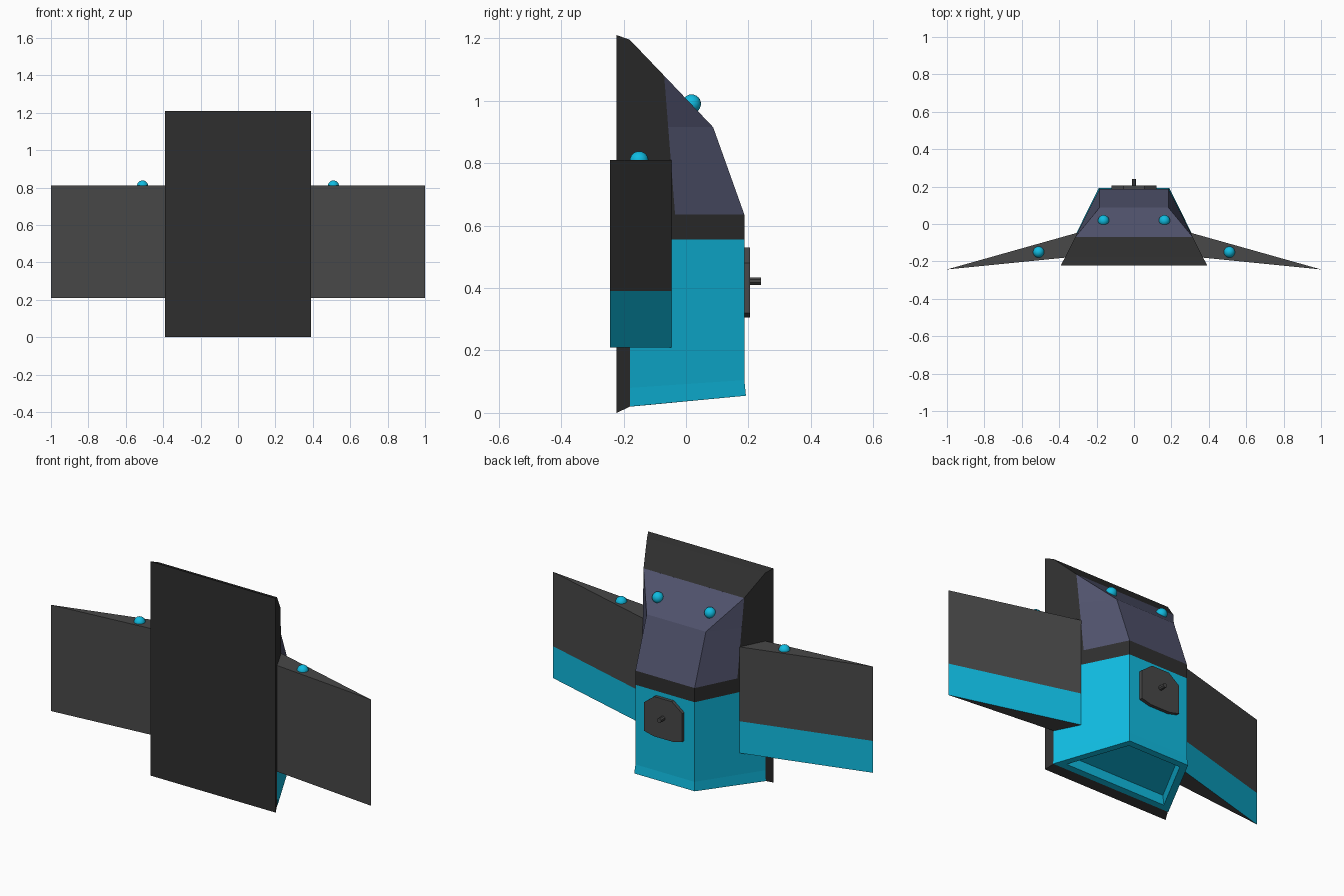
import bpy, bmesh, math

if "Cube" in bpy.data.objects:
    bpy.data.objects.remove(bpy.data.objects["Cube"])


def material(name, rgb):
    m = bpy.data.materials.new(name)
    m.diffuse_color = (*rgb, 1)
    m.use_nodes = True
    m.node_tree.nodes["Principled BSDF"].inputs["Base Color"].default_value = m.diffuse_color
    return m


BLACK = material("black", (0.028, 0.028, 0.028))
GREY = material("dark_grey", (0.065, 0.065, 0.065))
SLATE = material("slate", (0.08, 0.085, 0.15))
BLUE = material("blue", (0.005, 0.5, 0.75))


def loft(name, rings, *mats, cap_end=True):
    """Skin a stack of equal-length closed rings and cap the ends."""
    bm = bmesh.new()
    rows = [[bm.verts.new(p) for p in r] for r in rings]
    n = len(rows[0])
    for a, b in zip(rows, rows[1:]):
        for i in range(n):
            j = (i + 1) % n
            bm.faces.new((a[i], a[j], b[j], b[i]))
    bm.faces.new(rows[0])
    bm.faces.new(rows[-1])
    bmesh.ops.recalc_face_normals(bm, faces=bm.faces)
    me = bpy.data.meshes.new(name)
    bm.to_mesh(me)
    bm.free()
    for m in mats:
        me.materials.append(m)
    ob = bpy.data.objects.new(name, me)
    bpy.context.collection.objects.link(ob)
    return ob


def half_width(y):
    """Hull half width at depth y (straight taper towards the back)."""
    return 0.185 + 0.504 * (0.187 - y)


def upright(y_low, z_low, y_high, z_high):
    """Ring facing along y."""
    a, b = half_width(y_low), half_width(y_high)
    return [(-a, y_low, z_low), (a, y_low, z_low),
            (b, y_high, z_high), (-b, y_high, z_high)]


def level(wf, yf, zf, wb, yb, zb):
    """Trapezoid ring facing along z: front edge then back edge."""
    return [(-wf, yf, zf), (wf, yf, zf), (wb, yb, zb), (-wb, yb, zb)]


WF, YF, WB, YB = half_width(-0.18), -0.18, 0.185, 0.187

# Front plate and the hull part behind its upper half
loft("front_plate", [upright(-0.222, 0.0, -0.222, 1.21),
                     upright(YF, 0.02, YF, 1.195)], BLACK)
loft("upper_hull", [upright(YF, 0.635, YF, 1.195),
                    upright(-0.035, 0.635, -0.07, 1.08)], BLACK)

# Waist band
loft("waist_band", [level(WF, YF, 0.555, WB, YB, 0.555),
                    level(WF, YF, 0.635, WB, YB, 0.635)], BLACK)

# Lower hull with flared hem and recessed underside
loft("lower_hull", [level(WF, YF, 0.555, WB, YB, 0.555),
                    level(WF, YF, 0.08, WB, YB, 0.105),
                    level(WF + 0.003, YF, 0.02, 0.189, 0.192, 0.055),
                    level(0.315, -0.145, 0.023, 0.165, 0.157, 0.052),
                    level(0.305, -0.140, 0.073, 0.160, 0.150, 0.102)], BLUE)

# Sloped cabin: base, shoulder line, roof edge
ws, wt = half_width(-0.035), half_width(-0.07)
wm = half_width(-0.057)
loft("cabin", [level(ws, -0.035, 0.635, WB, YB, 0.635),
               level(wm, -0.057, 0.915, WB, 0.087, 0.915),
               level(wt, -0.07, 1.08, wt, -0.0699, 1.08)], SLATE)

# Rear hatch plate and its knob
half = [(0.06, 0.305), (0.12, 0.32), (0.12, 0.48), (0.055, 0.53)]
outline = half + [(-x, z) for x, z in reversed(half)]
loft("rear_hatch", [[(x, y, z) for x, z in outline] for y in (0.18, 0.205)], GREY)
octagon = [(0.013 * math.cos(a), 0.422 + 0.013 * math.sin(a))
           for a in (math.tau * (i + 0.5) / 8 for i in range(8))]
loft("hatch_knob", [[(x, y, z) for x, z in octagon] for y in (0.2, 0.241)], GREY)

# Mirrored wings with blue lower stripe on the back face, and lamps
for s, side in ((-1, "left"), (1, "right")):
    section = [(s * 1.0, -0.243), (s * 0.30, -0.046), (s * 0.37, -0.18)]
    wing = loft(side + "_wing", [[(x, y, z) for x, y in section]
                                 for z in (0.21, 0.39, 0.81)], GREY, BLUE)
    for p in wing.data.polygons:
        if p.normal.y > 0.5 and p.center.z < 0.39:
            p.material_index = 1
    for part, loc in (("wing", (s * 0.51, -0.15, 0.808)),
                      ("cabin", (s * 0.163, 0.018, 0.99))):
        bpy.ops.mesh.primitive_uv_sphere_add(segments=20, ring_count=12,
                                             radius=0.03, location=loc)
        lamp = bpy.context.object
        lamp.name = f"{side}_{part}_lamp"
        lamp.data.materials.append(BLUE)
        bpy.ops.object.shade_smooth()
